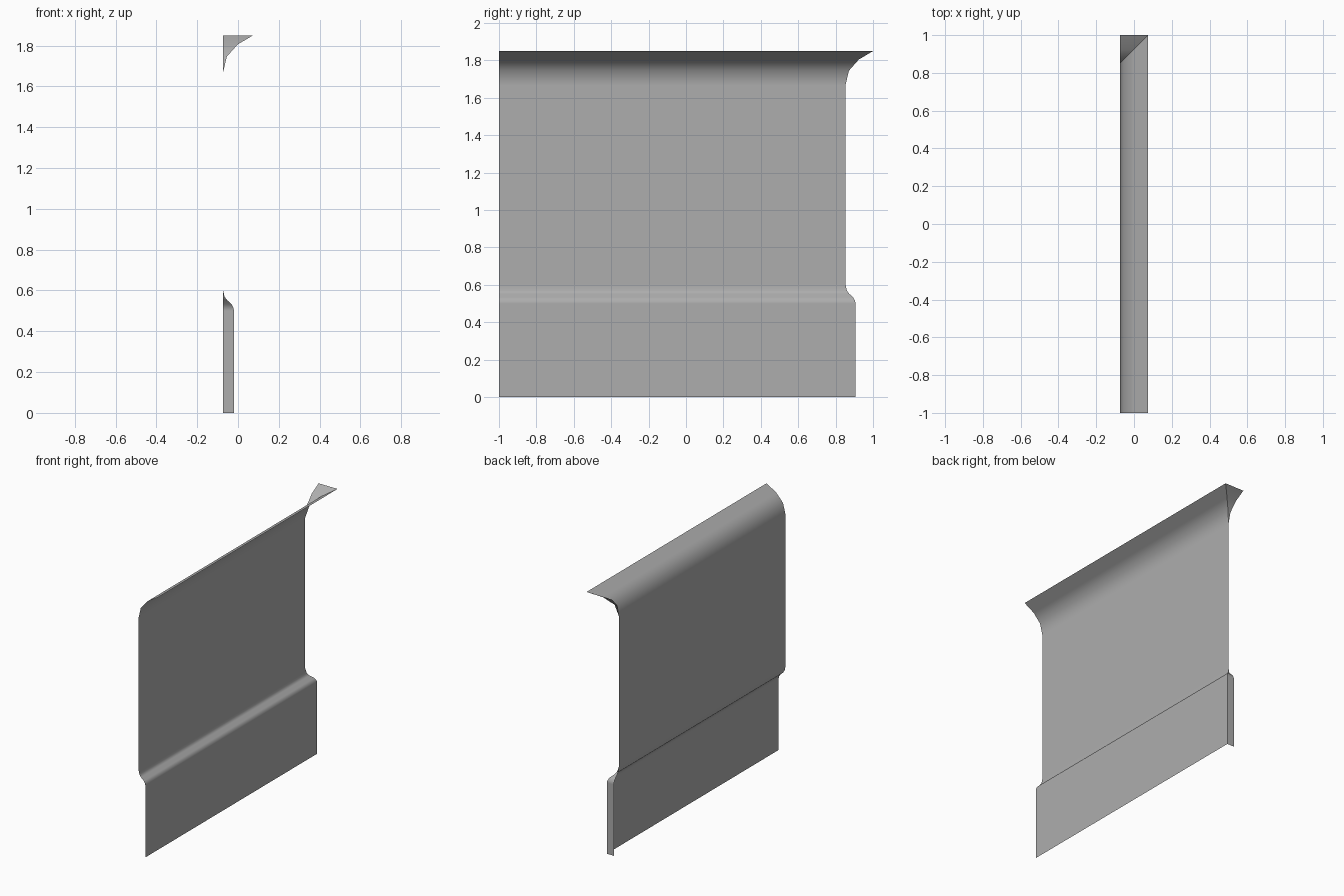
import bpy
import bmesh
from math import radians

default = bpy.data.objects.get("Cube")
if default:
    bpy.data.objects.remove(default, do_unlink=True)

# One mid grey for the whole panel
grey = bpy.data.materials.new("mid grey")
grey.use_nodes = True
colour = (0.42, 0.42, 0.42, 1)
grey.diffuse_color = colour
grey.node_tree.nodes["Principled BSDF"].inputs["Base Color"].default_value = colour

WALL_X, WALL_Y, FAR_END = -0.074, 0.852, -1.0

# Wall profile as (outward offset, height): plinth, step, wall, flared cornice
profile = [
    (0.055, 0), (0.055, 0.5), (0.051, 0.517), (0.042, 0.533),
    (0.02, 0.553), (0.008, 0.57), (0, 0.605),
    (0, 1.665), (0.019, 1.745), (0.072, 1.805), (0.148, 1.85),
]

# Sweep the profile along the wall, round the mitred corner and into the return
bm = bmesh.new()
rows = []
for d, z in profile:
    x, y = WALL_X + d, WALL_Y + d
    corners = [(x, FAR_END, z), (x, y, z)]
    if d > 0:
        corners.append((WALL_X, y, z))
    rows.append([bm.verts.new(c) for c in corners])

for low, high in zip(rows, rows[1:]):
    bm.faces.new((low[0], low[1], high[1], high[0]))
    # The return tapers to nothing where it meets the flat wall
    end = low[1:] + high[:0:-1]
    if len(end) > 2:
        bm.faces.new(end)

mesh = bpy.data.meshes.new("wall_panel")
bm.to_mesh(mesh)
bm.free()
mesh.materials.append(grey)
panel = bpy.data.objects.new("wall_panel", mesh)
bpy.context.collection.objects.link(panel)

# Soft curves with a crisp mitre, and evenly shaded flat walls
bpy.ops.object.select_all(action="DESELECT")
panel.select_set(True)
bpy.context.view_layer.objects.active = panel
bpy.ops.object.shade_smooth_by_angle(angle=radians(35))
weighted = panel.modifiers.new("flat_walls", "WEIGHTED_NORMAL")
weighted.keep_sharp = True
weighted.weight = 100
